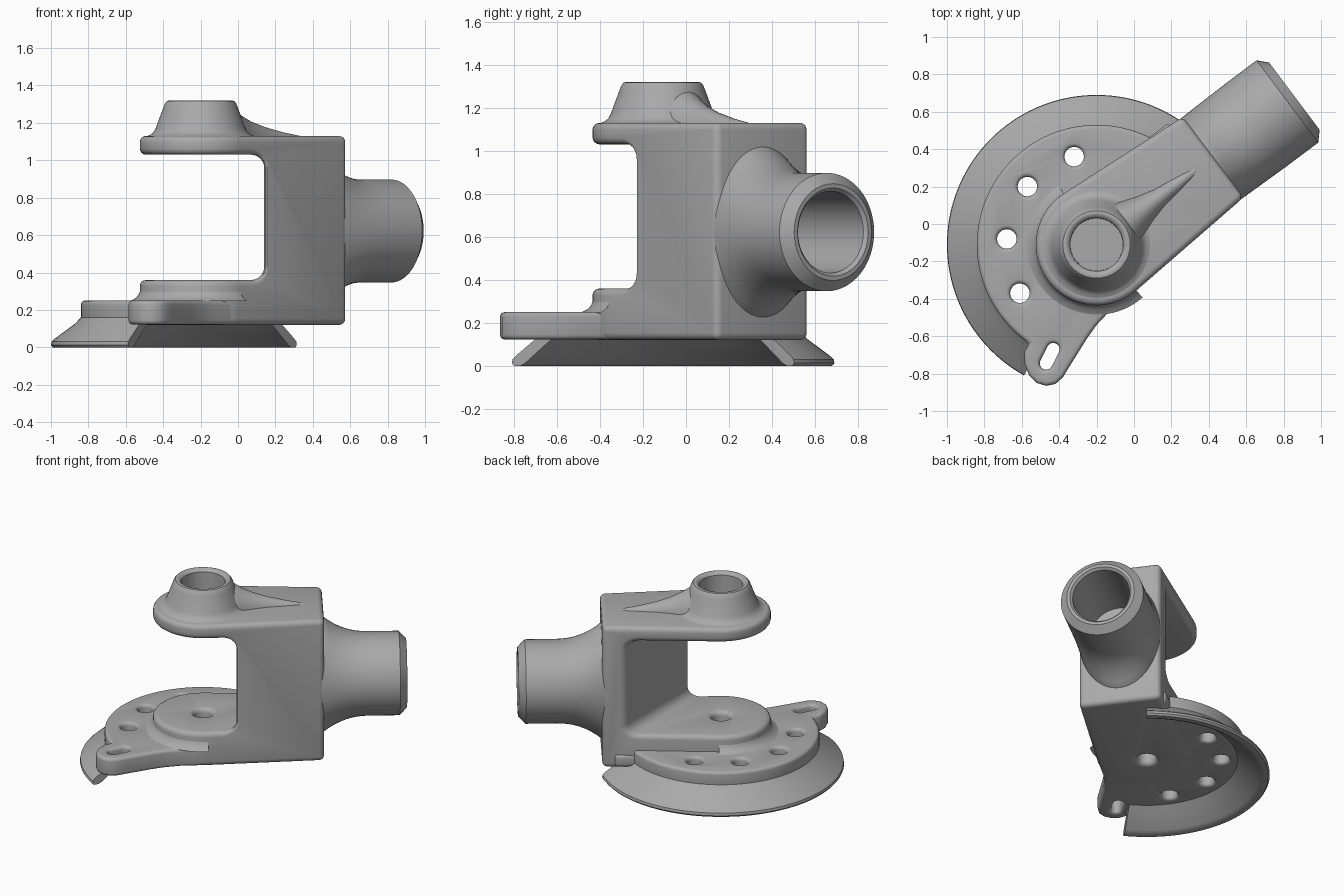
import bpy, bmesh
from math import cos, sin, pi, radians, acos, atan2, hypot
from mathutils import Matrix

cube = bpy.data.objects.get("Cube")
if cube:
    bpy.data.objects.remove(cube, do_unlink=True)

metal = bpy.data.materials.new("grey metal")
metal.use_nodes = True
GREY = (0.4, 0.4, 0.4, 1)
metal.diffuse_color = GREY
metal.node_tree.nodes["Principled BSDF"].inputs["Base Color"].default_value = GREY

# Arm frame: origin on the pivot axis, local x along the arm
ARM = Matrix.Translation((-0.2, -0.11, 0)) @ Matrix.Rotation(radians(36.87), 4, 'Z')
PIVOT = Matrix.Translation((-0.2, -0.11, 0))
WORLD = Matrix.Identity(4)
parts = []


def loft(name, rings, frame=WORLD, caps=True, loop=False, closed=True):
    """Skin a list of rings that have equal point counts."""
    bm = bmesh.new()
    rows = [[bm.verts.new(p) for p in ring] for ring in rings]
    n = len(rows[0])
    pairs = list(zip(rows, rows[1:])) + ([(rows[-1], rows[0])] if loop else [])
    for a, b in pairs:
        for i in range(n if closed else n - 1):
            j = (i + 1) % n
            bm.faces.new((a[i], a[j], b[j], b[i]))
    if caps:
        bm.faces.new(rows[0])
        bm.faces.new(rows[-1])
    bmesh.ops.remove_doubles(bm, verts=bm.verts, dist=1e-5)
    bmesh.ops.recalc_face_normals(bm, faces=bm.faces)
    bm.transform(frame)
    mesh = bpy.data.meshes.new(name)
    bm.to_mesh(mesh)
    bm.free()
    mesh.materials.append(metal)
    ob = bpy.data.objects.new(name, mesh)
    bpy.context.collection.objects.link(ob)
    parts.append(ob)
    return ob


def prism(name, pts, z0, z1, frame=WORLD):
    return loft(name, [[(x, y, z) for x, y in pts] for z in (z0, z1)], frame)


def arc(cx, cy, r, a0, a1, n):
    return [(cx + r * cos(radians(a0 + (a1 - a0) * i / n)),
             cy + r * sin(radians(a0 + (a1 - a0) * i / n))) for i in range(n + 1)]


def circle(cx, cy, r, n=32):
    return arc(cx, cy, r, 0, 360, n)[:-1]


def lathe(name, profile, frame, a0=0, a1=360, n=64, caps=False, closed=False):
    rings = []
    for i in range(n + (a1 - a0 < 360)):
        a = radians(a0 + (a1 - a0) * i / n)
        rings.append([(r * cos(a), r * sin(a), z) for r, z in profile])
    return loft(name, rings, frame, caps, a1 - a0 >= 360, closed)


def finish(ob, cutters=(), width=0.0):
    """Cut, round the edges, and bake the result."""
    for c in cutters:
        mod = ob.modifiers.new("cut", 'BOOLEAN')
        mod.operation, mod.solver, mod.object = 'DIFFERENCE', 'EXACT', c
    if width:
        mod = ob.modifiers.new("round", 'BEVEL')
        mod.width, mod.segments, mod.limit_method = width, 4, 'ANGLE'
        mod.angle_limit = radians(35)
        mod.use_clamp_overlap = False
    dg = bpy.context.evaluated_depsgraph_get()
    mesh = bpy.data.meshes.new_from_object(ob.evaluated_get(dg))
    ob.modifiers.clear()
    ob.data = mesh


def drop(*obs):
    for ob in obs:
        parts.remove(ob)
        bpy.data.objects.remove(ob, do_unlink=True)


# Fork: rounded arm outline, with the mouth cut through from front to back
END, HALF, R = 0.78, 0.27, 0.325
t = 180 / pi * (atan2(HALF, END) + acos(R / hypot(END, HALF)))
outline = [(END, -HALF), (END, HALF)] + arc(0, 0, R, t, 360 - t, 40)
fork = prism("fork", outline, 0.12, 1.13, ARM)
mouth_profile = ([(-1, 0.36)] + arc(0.07, 0.43, 0.07, -90, 0, 6)
                 + arc(0.07, 0.96, 0.07, 0, 90, 6) + [(-1, 1.03)])
mouth = loft("mouth_cutter", [[(x, y, z) for x, z in mouth_profile] for y in (-1.5, 1.5)])
pin_hole = prism("pin_hole_cutter", circle(0, 0, 0.06), 0, 0.6, PIVOT)
bore = prism("bore_cutter", circle(0, 0, 0.143, 48), 1.085, 1.5, PIVOT)
finish(fork, [mouth, pin_hole], 0.033)
finish(fork, [bore])

# Lower index plate with its ear, round holes and slot
plate_outline = arc(-0.2, -0.11, 0.64, 50, 236, 64) + [
    (-0.585, -0.68), (-0.585, -0.75), (-0.56, -0.81), (-0.52, -0.85), (-0.47, -0.865),
    (-0.42, -0.855), (-0.38, -0.82), (-0.35, -0.77), (-0.25, -0.61), (-0.2, -0.54),
    (-0.13, -0.465), (0, -0.36), (0.45, 0.05)]
plate = prism("index_plate", plate_outline, 0.122, 0.25)
holes = [prism("hole_cutter", circle(x, y, 0.052), 0, 0.6)
         for x, y in ((-0.32, 0.36), (-0.57, 0.2), (-0.68, -0.08), (-0.61, -0.37))]
slot_outline = (arc(-0.432, -0.67, 0.034, -24, 156, 10)
                + arc(-0.47, -0.745, 0.034, 156, 336, 10))
slot = prism("slot_cutter", slot_outline, 0, 0.6)
plate_pin = prism("plate_pin_cutter", circle(0, 0, 0.085), 0, 0.6, PIVOT)
finish(plate, holes + [slot], 0.022)
finish(plate, [plate_pin])
drop(mouth, pin_hole, bore, slot, plate_pin, *holes)

# Fillets: lower boss onto the plate, plate onto the skirt
lathe("boss_fillet", [(0.32, 0.31), (0.33, 0.285), (0.345, 0.265), (0.375, 0.249)],
      ARM, t, 360 - t, 48)

# Conical skirt around the plate, a little more than half a turn
lathe("skirt", [(0.58, 0.13), (0.62, 0.18), (0.645, 0.155), (0.67, 0.128), (0.78, 0.046),
                (0.797, 0.03), (0.8, 0.012), (0.79, 0), (0.755, 0), (0.73, 0.012),
                (0.62, 0.1)],
      PIVOT, 50, 241, 72, caps=True, closed=True)

# Upper boss with a blind bore
lathe("upper_boss", [(0, 1.09), (0.14, 1.09), (0.142, 1.3), (0.155, 1.316), (0.168, 1.32),
                     (0.18, 1.317), (0.19, 1.305), (0.2, 1.28), (0.24, 1.172),
                     (0.252, 1.15), (0.268, 1.137), (0.29, 1.128)], PIVOT)

# Rib running down from the boss along the arm
rib = []
for u, w, h in ((0.165, 0.14, 1.29), (0.2, 0.13, 1.275), (0.25, 0.105, 1.245),
                (0.32, 0.08, 1.212), (0.42, 0.055, 1.18), (0.55, 0.04, 1.15),
                (0.68, 0.025, 1.128)):
    rib.append([(u, w * cos(pi * i / 12), 1.1 + (h - 1.1) * sin(pi * i / 12))
                for i in range(13)])
loft("rib", rib, ARM)

# Socket tube: flared root, chamfered end and bore
sections = [(0.72, 0.268, 0.42), (0.775, 0.27, 0.4)]
for i in range(1, 9):
    k = i / 8
    sections.append((0.775 + 0.3 * k, 0.27 + 0.005 * k, 0.275 + 0.125 * (1 - k) ** 2.2))
sections += [(u, r, r) for u, r in ((1.275, 0.275), (1.322, 0.225), (1.322, 0.205),
                                    (1.305, 0.19), (0.8, 0.19))]
tube = [[(u, a * cos(2 * pi * i / 64), 0.622 + b * sin(2 * pi * i / 64))
         for i in range(64)] for u, a, b in sections]
loft("socket_tube", tube, ARM)

# Small stop lug on the rear face
lug = prism("stop_lug", [(0.545, 0.2), (0.7, 0.2), (0.7, 0.29), (0.545, 0.29)],
            0.13, 0.22, ARM)
finish(lug, (), 0.025)

# Smooth shading with sharp edges kept
bpy.ops.object.select_all(action='DESELECT')
for ob in parts:
    ob.select_set(True)
bpy.context.view_layer.objects.active = fork
bpy.ops.object.shade_smooth_by_angle(angle=radians(35))
